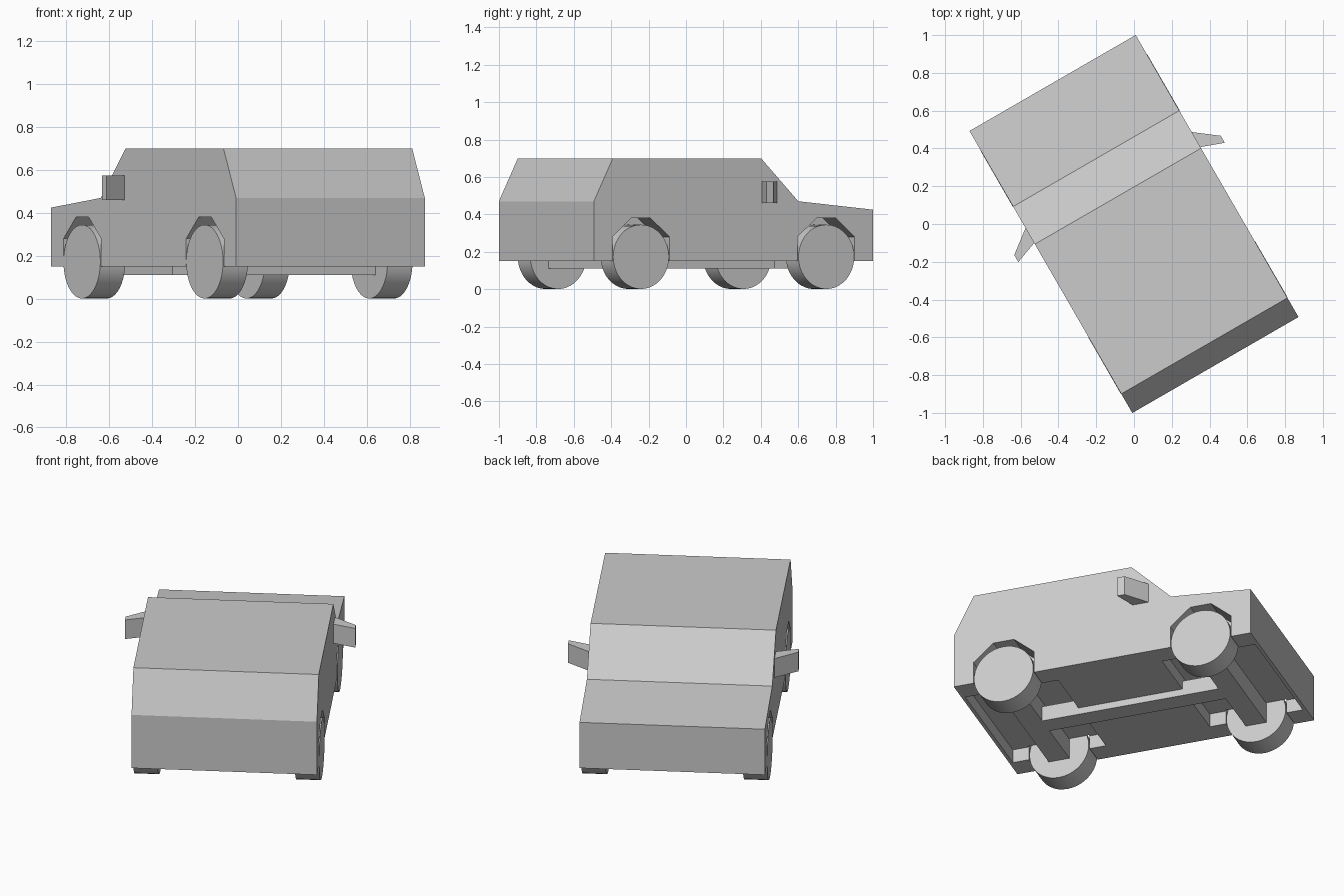
import bpy, bmesh, math

if "Cube" in bpy.data.objects:
    bpy.data.objects.remove(bpy.data.objects["Cube"])

YAW = math.radians(30)   # the car stands turned by 30 degrees
HALF_W = 0.508
AXLES = (-0.572, 0.572)


def finish(bm, name):
    bmesh.ops.recalc_face_normals(bm, faces=bm.faces)
    mesh = bpy.data.meshes.new(name)
    bm.to_mesh(mesh)
    bm.free()
    ob = bpy.data.objects.new(name, mesh)
    ob.rotation_euler.z = YAW
    bpy.context.collection.objects.link(ob)
    return ob


def prism(name, points, axis, lo, hi):
    """Extrude a 2D outline along axis 'x' (points are y,z) or 'z' (points are x,y)."""
    bm = bmesh.new()
    place = (lambda p, t: (t, p[0], p[1])) if axis == 'x' else (lambda p, t: (p[0], p[1], t))
    face = bm.faces.new([bm.verts.new(place(p, lo)) for p in points])
    ext = bmesh.ops.extrude_face_region(bm, geom=[face])
    verts = [g for g in ext['geom'] if isinstance(g, bmesh.types.BMVert)]
    d = hi - lo
    bmesh.ops.translate(bm, verts=verts, vec=(d, 0, 0) if axis == 'x' else (0, 0, d))
    return finish(bm, name)


def box(name, x0, x1, y0, y1, z0, z1):
    return prism(name, [(x0, y0), (x1, y0), (x1, y1), (x0, y1)], 'z', z0, z1)


def cut(target, cutter):
    cutter.hide_render = True
    cutter.hide_viewport = True
    cutter.display_type = 'WIRE'
    mod = target.modifiers.new(cutter.name, 'BOOLEAN')
    mod.operation = 'DIFFERENCE'
    mod.solver = 'EXACT'
    mod.object = cutter


# Body shell from its side profile
body = prism('body', [(-0.862, 0.15), (0.862, 0.15), (0.862, 0.425), (0.4, 0.47),
                      (0.17, 0.70), (-0.745, 0.70), (-0.862, 0.47)], 'x', -HALF_W, HALF_W)

for y, end in zip(AXLES, ('rear', 'front')):
    # Recess above each axle
    cut(body, box(end + '_axle_recess_cutter', -0.38, 0.38, y - 0.27, y + 0.27, 0.1, 0.23))
    # Axle beam
    box(end + '_axle', -0.4, 0.4, y - 0.06, y + 0.06, 0.11, 0.235)
    for s, side in ((-1, 'left'), (1, 'right')):
        # Faceted wheel arch
        arch = [(y - 0.176, 0.1), (y + 0.176, 0.1), (y + 0.176, 0.28),
                (y + 0.06, 0.38), (y - 0.06, 0.38), (y - 0.176, 0.28)]
        lo, hi = sorted((s * 0.37, s * 0.56))
        cut(body, prism(f'{end}_{side}_arch_cutter', arch, 'x', lo, hi))
        # Wheel
        ring = [(y + 0.172 * math.cos(2 * math.pi * i / 40),
                 0.173 + 0.172 * math.sin(2 * math.pi * i / 40)) for i in range(40)]
        lo, hi = sorted((s * 0.376, s * 0.51))
        wheel = prism(f'{end}_{side}_wheel', ring, 'x', lo, hi)
        bpy.ops.object.select_all(action='DESELECT')
        wheel.select_set(True)
        bpy.context.view_layer.objects.active = wheel
        bpy.ops.object.shade_smooth_by_angle(angle=math.radians(30))

# Central chassis rail joining the axles
box('chassis_rail', -0.058, 0.058, -0.512, 0.512, 0.11, 0.2)

# Wing mirrors
for s, side in ((-1, 'left'), (1, 'right')):
    outline = [(0.5, 0.275), (0.631, 0.175), (0.631, 0.132), (0.5, 0.18)]
    prism(side + '_mirror', [(s * x, y) for x, y in outline], 'z', 0.46, 0.575)
